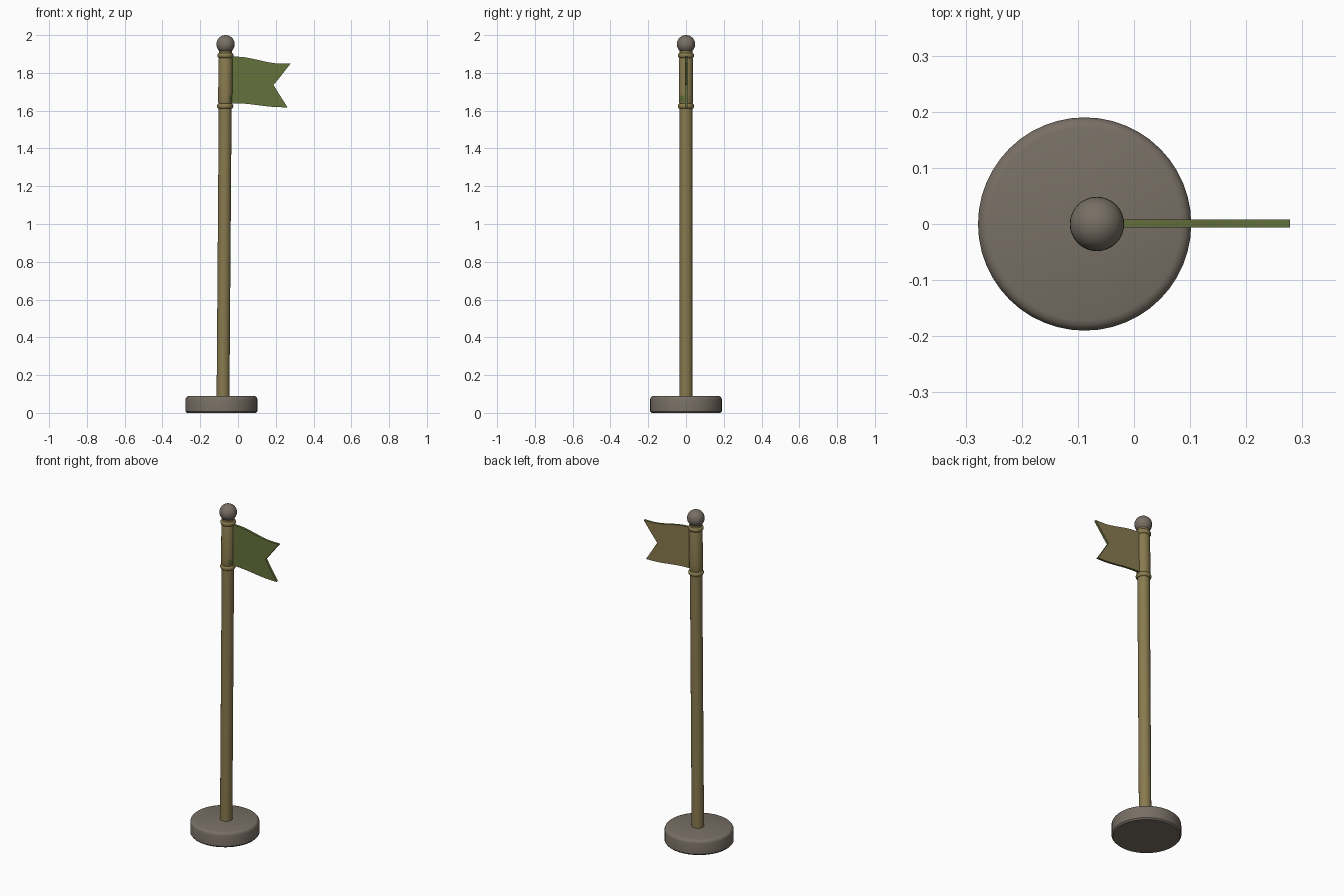
import bpy, bmesh, math

if "Cube" in bpy.data.objects:
    bpy.data.objects.remove(bpy.data.objects["Cube"])

def mat(name, c):
    m = bpy.data.materials.new(name)
    m.diffuse_color = (*c, 1)
    m.use_nodes = True
    m.node_tree.nodes["Principled BSDF"].inputs["Base Color"].default_value = m.diffuse_color
    return m

STONE = mat("stone grey", (0.188, 0.160, 0.130))
WOOD = mat("tan wood", (0.25, 0.197, 0.078))
GREEN = mat("flag green", (0.130, 0.165, 0.045))

def finish(bm, name, mats, angle=40):
    bmesh.ops.recalc_face_normals(bm, faces=bm.faces[:])
    me = bpy.data.meshes.new(name)
    bm.to_mesh(me)
    bm.free()
    ob = bpy.data.objects.new(name, me)
    bpy.context.collection.objects.link(ob)
    for m in mats:
        me.materials.append(m)
    bpy.ops.object.select_all(action='DESELECT')
    ob.select_set(True)
    bpy.context.view_layer.objects.active = ob
    bpy.ops.object.shade_smooth_by_angle(angle=math.radians(angle))
    return ob

# the pole leans slightly towards +x as it rises
def lean(z):
    return -0.080 + 0.0075 * z

def lathe(name, profile, mats, axis=lean, n=32, angle=40):
    bm = bmesh.new()
    rings = []
    for r, z in profile:
        rings.append([bm.verts.new((axis(z) + r * math.cos(2 * math.pi * i / n),
                                    r * math.sin(2 * math.pi * i / n), z)) for i in range(n)])
    for a, b in zip(rings, rings[1:]):
        for i in range(n):
            j = (i + 1) % n
            bm.faces.new((a[i], a[j], b[j], b[i]))
    bm.faces.new(rings[0])
    bm.faces.new(rings[-1])
    return finish(bm, name, mats, angle)

# round stone foot
lathe("base", [(0.183, 0), (0.19, 0.008), (0.19, 0.072), (0.187, 0.081),
               (0.181, 0.087), (0.172, 0.09)], [STONE], lambda z: -0.088, 48)

# pole
lathe("pole", [(0.034, 0.06), (0.034, 1.92)], [WOOD])

# cloth sleeve with rolled ends
def roll(zc, h=0.013, r=0.035, bulge=0.008):
    return [(r + bulge * math.sin(math.pi * k / 6), zc - h * math.cos(math.pi * k / 6))
            for k in range(7)]

sleeve = lathe("sleeve", roll(1.624) + [(0.0375, 1.645), (0.0375, 1.68), (0.0375, 1.87)]
               + roll(1.892), [WOOD, GREEN], angle=60)
# small green patch at the lower front right of the sleeve
for p in sleeve.data.polygons:
    if 1.645 < p.center.z < 1.68 and p.normal.y < -0.2 and p.normal.x > 0.5:
        p.material_index = 1

# ball finial
bm = bmesh.new()
bmesh.ops.create_uvsphere(bm, u_segments=32, v_segments=16, radius=0.0485)
bmesh.ops.translate(bm, verts=bm.verts[:], vec=(-0.066, 0, 1.9515))
finish(bm, "finial", [STONE])

# swallow-tailed flag: green front, tan back
NU, NV, X0 = 12, 8, -0.05

def flag_point(u, v):
    tail = 0.188 + (0.278 - 0.188) * (2 * v - 1) if v > 0.5 else \
        0.188 + (0.262 - 0.188) * (1 - 2 * v)
    x = X0 + (tail - X0) * u
    t = min(max((x + 0.01) / 0.24, 0), 1)
    drop = t * t * (3 - 2 * t)
    top = 1.886 - 0.037 * drop
    bottom = 1.639 - 0.021 * drop
    return x, bottom + (top - bottom) * v

bm = bmesh.new()
sides = []
for y in (-0.006, 0.008):
    sides.append([[bm.verts.new((p[0], y, p[1]))
                   for p in (flag_point(i / NU, j / NV) for j in range(NV + 1))]
                  for i in range(NU + 1)])
for g in sides:
    for i in range(NU):
        for j in range(NV):
            bm.faces.new((g[i][j], g[i + 1][j], g[i + 1][j + 1], g[i][j + 1]))
rim = [(i, 0) for i in range(NU)] + [(NU, j) for j in range(NV)] \
    + [(i, NV) for i in range(NU, 0, -1)] + [(0, j) for j in range(NV, 0, -1)]
f, b = sides
for (i, j), (k, l) in zip(rim, rim[1:] + rim[:1]):
    bm.faces.new((f[i][j], f[k][l], b[k][l], b[i][j]))
flag = finish(bm, "flag", [GREEN, WOOD])
for p in flag.data.polygons:
    p.material_index = 1 if p.normal.y > 0.5 else 0
